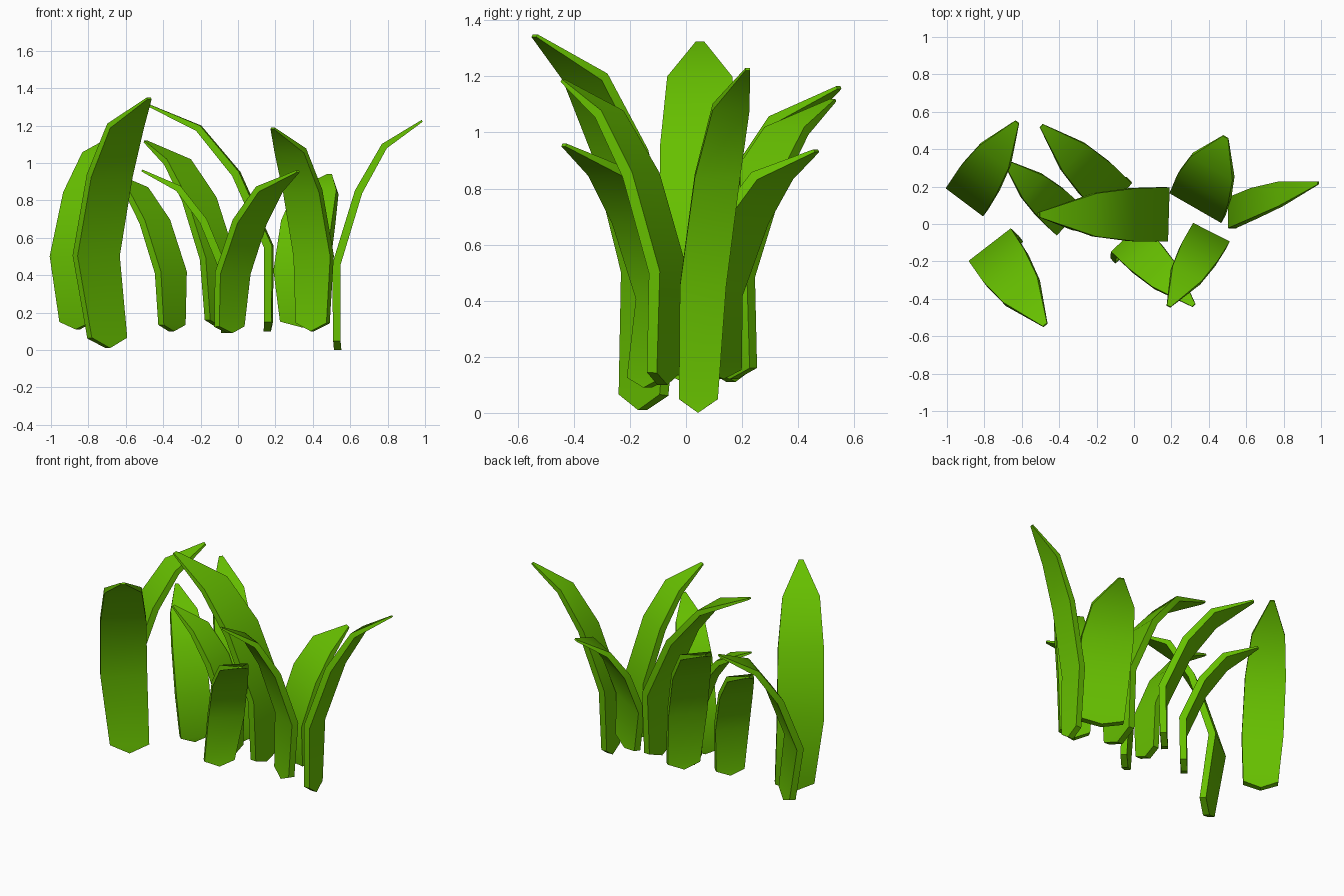
import bpy, bmesh, math
from mathutils import Vector

if "Cube" in bpy.data.objects:
    bpy.data.objects.remove(bpy.data.objects["Cube"])

green = bpy.data.materials.new("leaf_green")
green.diffuse_color = (0.135, 0.53, 0.0, 1)
green.use_nodes = True
green.node_tree.nodes["Principled BSDF"].inputs["Base Color"].default_value = green.diffuse_color

# Shared blade shape: (height fraction, outward bend fraction, width fraction, thickness fraction)
STATIONS = [(0.04, 0.04, 0.84, 0.9), (0.37, 0.0, 1.0, 1.0), (0.69, 0.26, 0.98, 0.95),
            (0.89, 0.56, 0.8, 0.8), (1.0, 1.0, 0.1, 0.25)]
THICK = 0.044


def blade(name, base, tip, width_dir, width, foot=(0, 0)):
    base, tip, foot = Vector(base), Vector(tip), Vector((*foot, 0))
    w = Vector((width_dir[0], width_dir[1], 0)).normalized()
    d = tip - base
    flat = Vector((d.x, d.y, 0))
    side = w * flat.dot(w)            # sideways drift
    out = flat - side                 # bend direction
    h = d.z

    def centre(hf, of):
        shift = foot if hf < 0.1 else Vector((0, 0, 0))
        return base + shift + out * of + side * (0.35 * hf + 0.65 * of) + Vector((0, 0, h * hf))

    bm = bmesh.new()
    cs = [centre(s[0], s[1]) for s in STATIONS]
    rings = []
    for i, (hf, of, wf, tf) in enumerate(STATIONS):
        a, b = cs[max(i - 1, 0)], cs[min(i + 1, len(cs) - 1)]
        n = (b - a).cross(w).normalized() * THICK * tf / 2
        e = w * width * wf / 2
        rings.append([bm.verts.new(cs[i] + p) for p in (-e - n, e - n, e + n, -e + n)])
    for r, s in zip(rings, rings[1:]):
        for k in range(4):
            bm.faces.new((r[k], r[(k + 1) % 4], s[(k + 1) % 4], s[k]))
    bm.faces.new(rings[-1])
    # Pointed foot
    n = Vector((0, 0, 1)).cross(w) * THICK * 0.45
    c = centre(0, 0.05)
    p, q = bm.verts.new(c - n), bm.verts.new(c + n)
    r = rings[0]
    bm.faces.new((r[0], r[1], p))
    bm.faces.new((r[2], r[3], q))
    bm.faces.new((r[1], r[2], q, p))
    bm.faces.new((r[3], r[0], p, q))
    bmesh.ops.recalc_face_normals(bm, faces=bm.faces)
    me = bpy.data.meshes.new(name)
    bm.to_mesh(me)
    bm.free()
    me.materials.append(green)
    ob = bpy.data.objects.new(name, me)
    bpy.context.collection.objects.link(ob)
    bpy.ops.object.select_all(action='DESELECT')
    ob.select_set(True)
    bpy.context.view_layer.objects.active = ob
    bpy.ops.object.shade_smooth_by_angle(angle=math.radians(40))


# Blades: base, tip, width direction, width, foot shift
blade("blade_front_left", (-0.755, -0.125, 0.01), (-0.475, -0.54, 1.345), (0.79, 0.61), 0.285, (0.045, -0.01))
blade("blade_back_left", (-0.89, 0.13, 0.11), (-0.625, 0.545, 1.16), (0.8, -0.6), 0.25, (0.02, 0.01))
blade("blade_back_middle", (-0.11, 0.14, 0.12), (-0.495, 0.525, 1.115), (0.67, 0.74), 0.24, (0.03, 0.01))
blade("blade_left_inner", (-0.36, 0.03, 0.10), (-0.69, 0.335, 0.95), (0.66, 0.75), 0.21, (0.02, 0))
blade("blade_centre_tall", (0.165, 0.055, 0.10), (-0.505, 0.05, 1.32), (0.03, 1), 0.29, (0.025, 0))
blade("blade_centre_short", (-0.07, 0.04, 0.09), (-0.515, 0.05, 0.96), (0, 1), 0.2, (0.02, 0))
blade("blade_back_right", (0.345, 0.1, 0.12), (0.49, 0.465, 0.935), (0.87, -0.5), 0.32)
blade("blade_right", (0.525, 0.037, 0.0), (0.985, 0.22, 1.225), (0, 1), 0.165, (-0.015, 0))
blade("blade_front_middle", (-0.03, -0.09, 0.09), (0.32, -0.435, 0.955), (0.73, 0.68), 0.22, (-0.03, -0.03))
blade("blade_front_right", (0.408, -0.065, 0.10), (0.185, -0.44, 1.185), (0.89, -0.45), 0.22)
